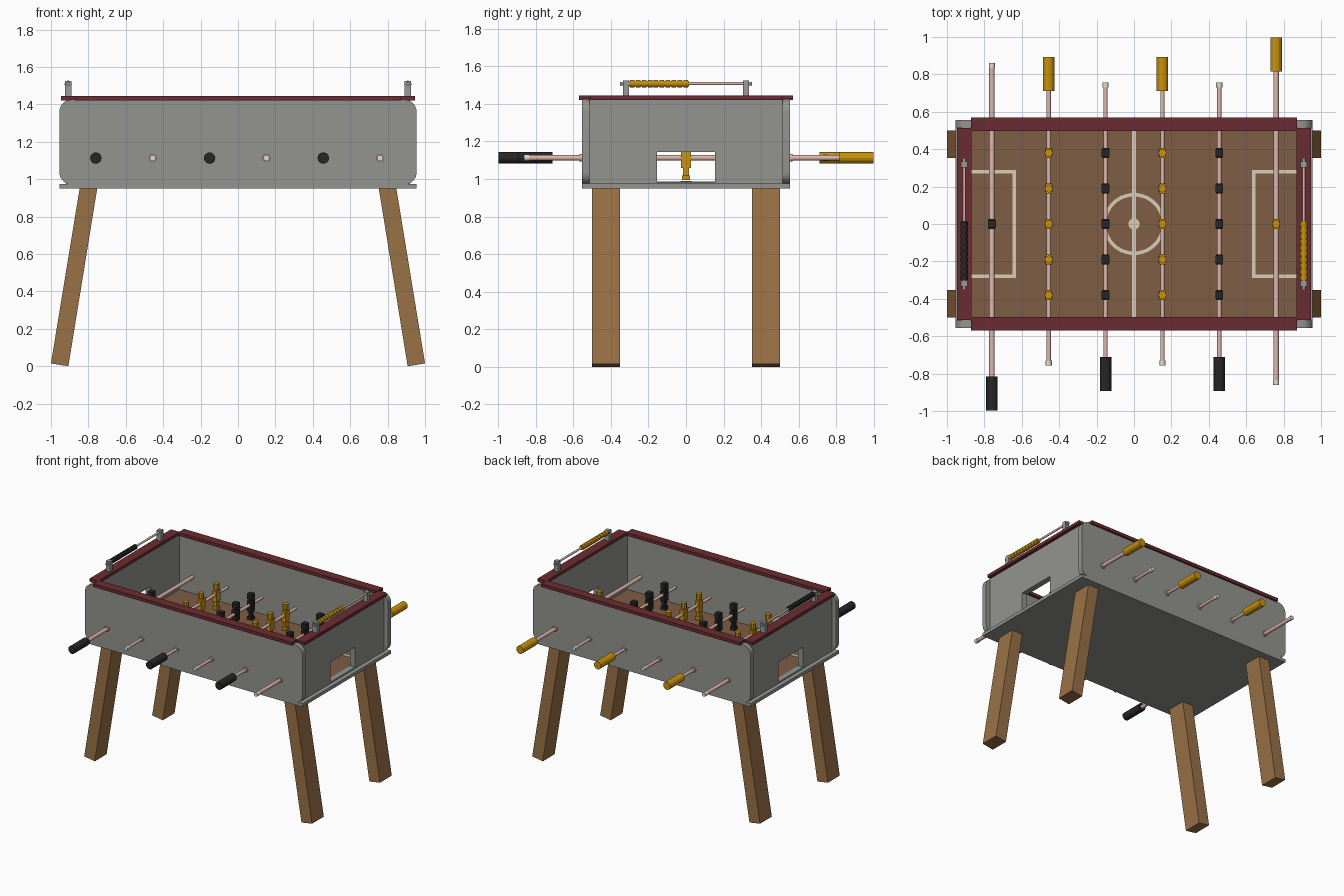
import bpy, bmesh, math
from mathutils import Matrix, Vector

if "Cube" in bpy.data.objects:
    bpy.data.objects.remove(bpy.data.objects["Cube"])


def material(name, r, g, b):
    m = bpy.data.materials.new(name)
    lin = [((c / 255 + 0.055) / 1.055) ** 2.4 if c > 10 else c / 255 / 12.92 for c in (r, g, b)]
    m.diffuse_color = (*lin, 1)
    m.use_nodes = True
    m.node_tree.nodes["Principled BSDF"].inputs["Base Color"].default_value = m.diffuse_color
    return m


GREY = material("cabinet grey", 148, 148, 144)
RED = material("dark red", 106, 44, 49)
WOOD = material("leg wood", 154, 113, 71)
FIELD = material("field brown", 126, 93, 69)
LINE = material("line cream", 216, 206, 184)
BLACK = material("black", 38, 38, 39)
GOLD = material("gold", 200, 146, 14)
ROD = material("rod pink steel", 222, 184, 174)
CAP = material("cap pale", 226, 218, 208)
METAL = material("bracket metal", 152, 155, 155)


def finish(name, bm, mat, smooth=False):
    bmesh.ops.recalc_face_normals(bm, faces=bm.faces[:])
    me = bpy.data.meshes.new(name)
    bm.to_mesh(me)
    bm.free()
    me.materials.append(mat)
    ob = bpy.data.objects.new(name, me)
    bpy.context.collection.objects.link(ob)
    if smooth:
        bpy.context.view_layer.objects.active = ob
        ob.select_set(True)
        bpy.ops.object.shade_smooth_by_angle(angle=math.radians(40))
        ob.select_set(False)
    return ob


def add_box(bm, x0, x1, y0, y1, z0, z1):
    size = Matrix.Diagonal((abs(x1 - x0), abs(y1 - y0), abs(z1 - z0), 1))
    mid = Matrix.Translation(((x0 + x1) / 2, (y0 + y1) / 2, (z0 + z1) / 2))
    bmesh.ops.create_cube(bm, size=1, matrix=mid @ size)


def boxes(name, mat, *dims):
    bm = bmesh.new()
    for d in dims:
        add_box(bm, *d)
    return finish(name, bm, mat)


def add_cyl_y(bm, x, z, y0, y1, r, seg=16, r2=None):
    rot = Matrix.Rotation(math.pi / 2, 4, 'X')
    bmesh.ops.create_cone(bm, cap_ends=True, segments=seg, radius1=r, radius2=r2 or r,
                          depth=abs(y1 - y0), matrix=Matrix.Translation((x, (y0 + y1) / 2, z)) @ rot)


def prism_y(name, mat, pts, y0, y1, smooth=False):
    bm = bmesh.new()
    face = bm.faces.new([bm.verts.new((x, y0, z)) for x, z in pts])
    ext = bmesh.ops.extrude_face_region(bm, geom=[face])
    bmesh.ops.translate(bm, vec=(0, y1 - y0, 0),
                        verts=[v for v in ext['geom'] if isinstance(v, bmesh.types.BMVert)])
    return finish(name, bm, mat, smooth)


# Cabinet: base plate, rounded long panels, end panels with goal openings
boxes("base_plate", GREY, (-.955, .955, -.555, .555, .95, .975))
R = .065
outline = []
for cx, cz, a0 in ((.955 - R, 1.425 - R, 0), (-.955 + R, 1.425 - R, 90),
                   (-.955 + R, .972 + R, 180), (.955 - R, .972 + R, 270)):
    for i in range(9):
        a = math.radians(a0 + i * 90 / 8)
        outline.append((cx + R * math.cos(a), cz + R * math.sin(a)))
for s, side in ((-1, "front"), (1, "back")):
    prism_y(side + "_panel", GREY, outline, s * .515, s * .555, True)
for s, side in ((-1, "left"), (1, "right")):
    a, b = s * .875, s * .92
    boxes(side + "_end_panel", GREY,
          (a, b, -.52, -.155, .97, 1.422), (a, b, .155, .52, .97, 1.422),
          (a, b, -.155, .155, 1.145, 1.422), (a, b, -.155, .155, .97, .985))

# Top rim
for s, side in ((-1, "front"), (1, "back")):
    boxes(side + "_rim", RED, (-.872, .872, s * .497, s * .57, 1.42, 1.445))
for s, side in ((-1, "left"), (1, "right")):
    boxes(side + "_rim", RED, (s * .87, s * .946, -.512, .512, 1.42, 1.444))

# Playing field with painted lines
boxes("playing_field", FIELD, (-.876, .876, -.516, .516, .972, .985))
zl = (.984, .988)
boxes("halfway_line", LINE, (-.01, .01, -.515, .515, *zl))
for s, side in ((-1, "left"), (1, "right")):
    boxes(side + "_goal_box", LINE, (s * .63, s * .65, -.29, .29, *zl),
          (s * .65, s * .875, .27, .29, *zl), (s * .65, s * .875, -.29, -.27, *zl))
bm = bmesh.new()
N = 48
rings = [[bm.verts.new((r * math.cos(i * math.tau / N), r * math.sin(i * math.tau / N), .9885))
          for i in range(N)] for r in (.147, .166)]
for i in range(N):
    j = (i + 1) % N
    bm.faces.new((rings[0][i], rings[1][i], rings[1][j], rings[0][j]))
finish("centre_circle", bm, LINE)
bm = bmesh.new()
bmesh.ops.create_cone(bm, cap_ends=True, segments=24, radius1=.03, radius2=.03, depth=.005,
                      matrix=Matrix.Translation((0, 0, .987)))
finish("centre_spot", bm, LINE)

# Splayed legs
for sx, lr in ((-1, "left"), (1, "right")):
    for sy, fb in ((-1, "front"), (1, "back")):
        prism_y(f"{fb}_{lr}_leg", WOOD,
                [(sx * 1.0, .015), (sx * .907, 0), (sx * .752, .955), (sx * .846, .955)],
                sy * .352, sy * .5)

ZR = 1.113


def add_player(bm, x, y, square):
    # foot, leg, torso, shoulders, head
    add_box(bm, x - .02, x + .02, y - .02, y + .02, .995, 1.02)
    add_box(bm, x - .012, x + .012, y - .016, y + .016, 1.015, 1.07)
    add_box(bm, x - .018, x + .018, y - .026, y + .026, 1.06, 1.145)
    add_box(bm, x - .01, x + .01, y - .01, y + .01, 1.14, 1.16)
    if square:
        add_box(bm, x - .021, x + .021, y - .021, y + .021, 1.155, 1.2)
    else:
        bmesh.ops.create_cone(bm, cap_ends=True, segments=8, radius1=.022, radius2=.022, depth=.045,
                              matrix=Matrix.Translation((x, y, 1.178)))


# Rods with handles, end caps, bushings and players
for i in range(6):
    x = -.76 + i * .304
    black = i % 2 == 0
    team, tname = (BLACK, "black") if black else (GOLD, "gold")
    s = -1 if black else 1
    keeper = i in (0, 5)
    off = .105 if keeper else 0
    r = .0145 if keeper else .0115
    bm = bmesh.new()
    add_cyl_y(bm, x, ZR, s * (.74 + off), -s * (.745 + off), r)
    for e in (-1, 1):
        add_cyl_y(bm, x, ZR, e * .55, e * .566, .021)
    finish(f"rod_{i + 1}", bm, ROD, True)
    bm = bmesh.new()
    add_cyl_y(bm, x, ZR, -s * (.73 + off), -s * (.757 + off), .0165)
    finish(f"rod_cap_{i + 1}", bm, CAP, True)
    bm = bmesh.new()
    add_cyl_y(bm, x, ZR, s * (.71 + off), s * (.893 + off), .031, 12)
    finish(f"{tname}_handle_{i + 1}", bm, team)
    bm = bmesh.new()
    for k in ((0,) if keeper else (-2, -1, 0, 1, 2)):
        add_player(bm, x, k * .19, black)
    finish(f"{tname}_players_{i + 1}", bm, team)

# Score counters on the end rims
for s, side, mat in ((-1, "left", BLACK), (1, "right", GOLD)):
    x, z = s * .908, 1.508
    boxes(side + "_counter_posts", METAL, *[(x - .018, x + .018, e * .303, e * .335, 1.44, 1.524)
                                           for e in (-1, 1)])
    bm = bmesh.new()
    add_cyl_y(bm, x, z, -.34, .34, .008, 12)
    finish(side + "_counter_rod", bm, ROD, True)
    bm = bmesh.new()
    for e in (-1, 1):
        add_cyl_y(bm, x, z, e * .33, e * .352, .01, 12)
    finish(side + "_counter_caps", bm, METAL, True)
    bm = bmesh.new()
    for k in range(10):
        y = -.303 + k * .0318
        add_cyl_y(bm, x, z, y + .004, y + .028, .0195, 12)
        add_cyl_y(bm, x, z, y, y + .032, .015, 12)
    finish(side + "_counter_beads", bm, mat)
